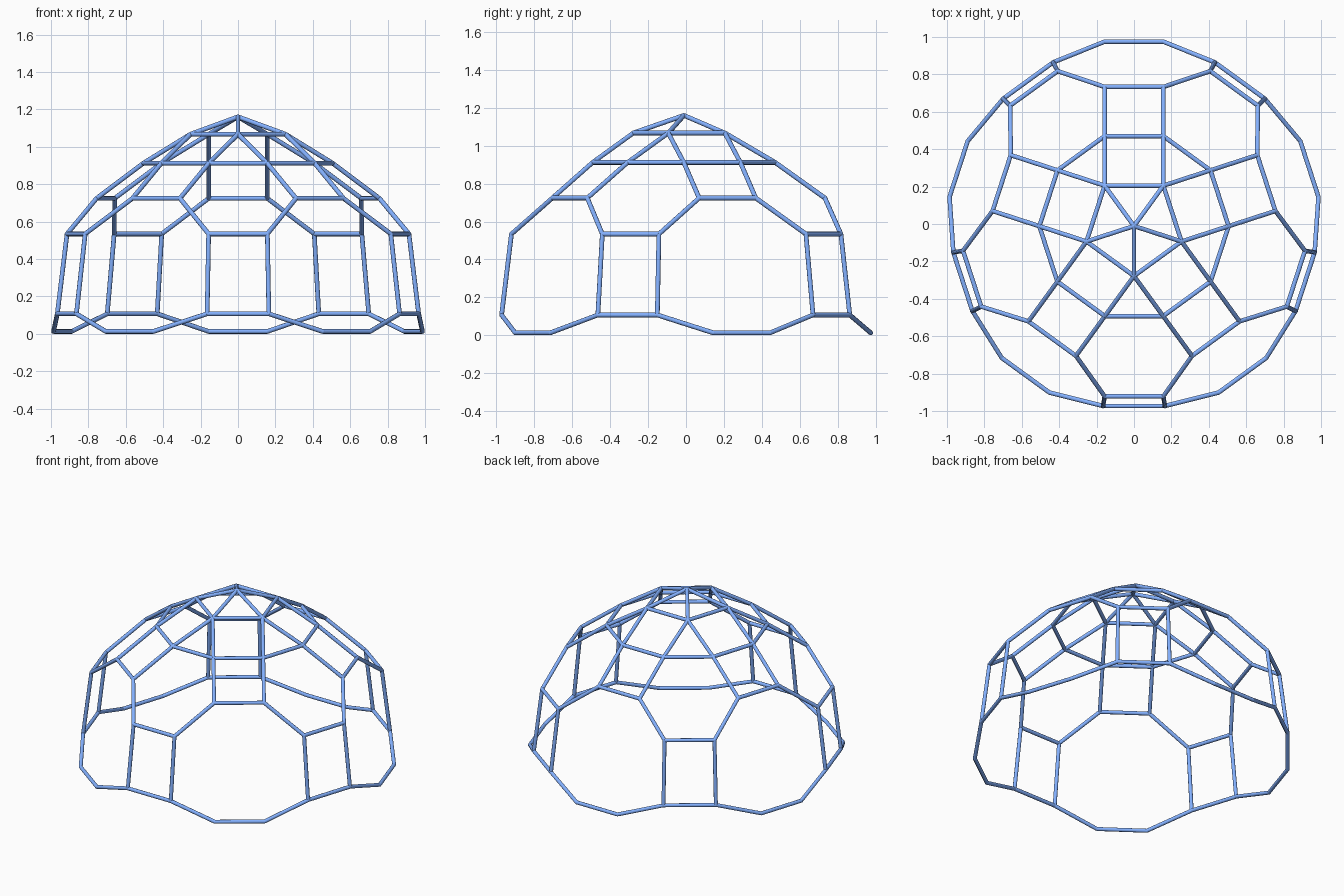
import bpy, bmesh
from math import sin, cos, radians
from mathutils import Vector, Matrix

if "Cube" in bpy.data.objects:
    bpy.data.objects.remove(bpy.data.objects["Cube"])

R = 0.0125          # strut radius
CY = -0.011         # dome axis offset

mat = bpy.data.materials.new("blue_strut")
mat.diffuse_color = (0.23, 0.44, 1.0, 1)
mat.use_nodes = True
mat.node_tree.nodes["Principled BSDF"].inputs["Base Color"].default_value = mat.diffuse_color


def at(angle, dist, side, z):
    """Point at a distance along a direction, shifted sideways (counter-clockwise)."""
    a = radians(angle)
    return Vector((dist * cos(a) - side * sin(a),
                   dist * sin(a) + side * cos(a) + CY, z))


def build(name, struts):
    """Tubes along every strut, rounded off with a ball at each joint."""
    bm = bmesh.new()
    joints = set()
    for a, b in struts:
        d = b - a
        m = Matrix.Translation((a + b) / 2) @ d.to_track_quat('Z', 'Y').to_matrix().to_4x4()
        bmesh.ops.create_cone(bm, cap_ends=True, segments=10, radius1=R, radius2=R,
                              depth=d.length, matrix=m)
        joints |= {tuple(round(c, 4) for c in p) for p in (a, b)}
    for p in joints:
        bmesh.ops.create_icosphere(bm, subdivisions=2, radius=R,
                                   matrix=Matrix.Translation(p))
    me = bpy.data.meshes.new(name)
    bm.to_mesh(me)
    bm.free()
    me.materials.append(mat)
    ob = bpy.data.objects.new(name, me)
    bpy.context.collection.objects.link(ob)
    bpy.context.view_layer.objects.active = ob
    ob.select_set(True)
    bpy.ops.object.shade_smooth_by_angle(angle=radians(40))
    ob.select_set(False)


crown, squares, legs, base = [], [], [], []
apex = Vector((0, CY, 1.16))
H = 0.157           # half strut length

for k in range(5):
    f = 90 + 72 * k             # panel directions
    g = f - 36                  # leg directions, between panels
    top = at(g, 0.267, 0, 1.067)
    top_next = at(g + 72, 0.267, 0, 1.067)
    mid = [at(f, 0.481, s * H, 0.912) for s in (-1, 1)]
    mid_next = at(f - 72, 0.481, H, 0.912)
    low = [at(f, 0.744, s * H, 0.724) for s in (-1, 1)]
    low_prev = at(f - 72, 0.744, H, 0.724)
    leg_top = [at(g, 0.91, s * H, 0.534) for s in (-1, 1)]
    leg_foot = [at(g, 0.962, s * 0.165, 0.107) for s in (-1, 1)]
    foot = [at(f, 0.986, s * H, 0.0125) for s in (-1, 1)]
    foot_prev = at(f - 72, 0.986, H, 0.0125)

    # pentagon cap and ring below it
    crown += [(apex, top), (top, top_next), (top, mid[0]), (top, mid_next),
              (mid[0], mid[1]), (mid[0], mid_next)]
    # square panels
    squares += [(mid[0], low[0]), (mid[1], low[1]), (low[0], low[1])]
    # uprights with their links to the panels
    legs += [(low[0], leg_top[1]), (low_prev, leg_top[0]), tuple(leg_top),
             (leg_top[0], leg_foot[0]), (leg_top[1], leg_foot[1])]
    # wavy ground ring
    base += [tuple(leg_foot), (leg_foot[1], foot[0]), (leg_foot[0], foot_prev),
             tuple(foot)]

build("dome_crown", crown)
build("upper_square_panels", squares)
build("side_uprights", legs)
build("base_ring", base)
